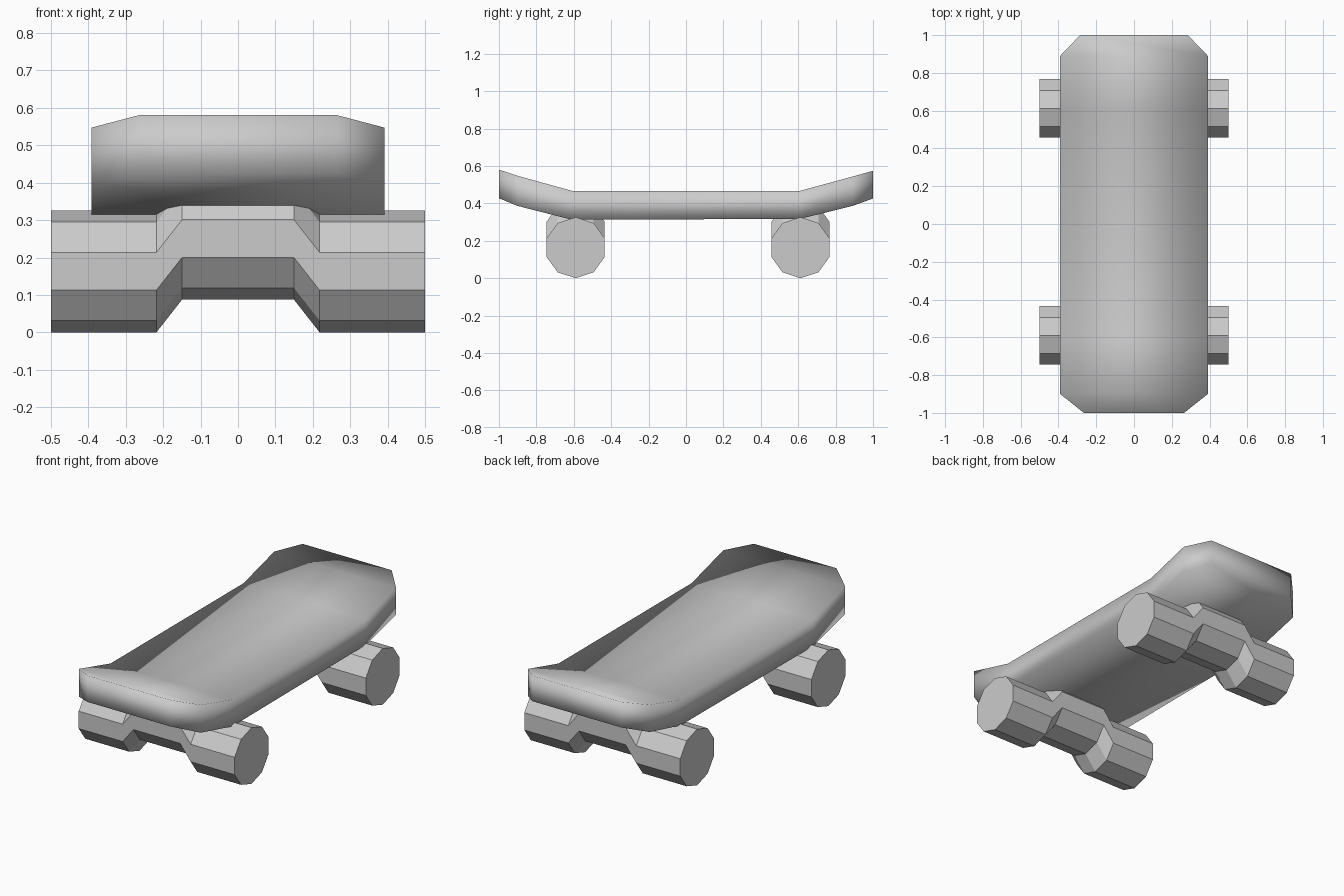
import bpy, bmesh, math

if "Cube" in bpy.data.objects:
    bpy.data.objects.remove(bpy.data.objects["Cube"])


def finish(name, bm):
    bmesh.ops.recalc_face_normals(bm, faces=bm.faces[:])
    me = bpy.data.meshes.new(name)
    bm.to_mesh(me)
    bm.free()
    ob = bpy.data.objects.new(name, me)
    bpy.context.collection.objects.link(ob)
    return ob


def loft(bm, rings):
    rows = [[bm.verts.new(p) for p in ring] for ring in rings]
    n = len(rows[0])
    for a, b in zip(rows, rows[1:]):
        for i in range(n):
            j = (i + 1) % n
            bm.faces.new((a[i], a[j], b[j], b[i]))
    bm.faces.new(rows[0])
    bm.faces.new(rows[-1])
    return rows


# Deck: cross-sections along y (y, half width, bottom z, top z)
stations = [
    (-1.0, 0.265, 0.427, 0.58),
    (-0.9, 0.391, 0.386, 0.547),
    (-0.61, 0.391, 0.312, 0.467),
    (0.61, 0.391, 0.317, 0.467),
    (0.89, 0.391, 0.386, 0.543),
    (1.0, 0.285, 0.426, 0.574),
]
bm = bmesh.new()
rows = loft(bm, [[(-w, y, b), (w, y, b), (w, y, t), (-w, y, t)]
                 for y, w, b, t in stations])
for f in bm.faces:
    f.smooth = True
# Sharp rim, with soft bends across the deck and soft corner turns
for e in bm.edges:
    e.smooth = e.calc_face_angle(0) < math.radians(30)
for row in (rows[1], rows[4]):
    for a, b in ((0, 3), (1, 2)):
        bm.edges.get((row[a], row[b])).smooth = True
finish("deck", bm)

# Trucks: ten-sided wheel bars with a raised middle section
R, SIDES, LIFT = 0.163, 10, 0.088
path = [(-0.5, 0), (-0.218, 0), (-0.149, LIFT), (0.149, LIFT), (0.218, 0), (0.5, 0)]
for name, cy in (("front_wheels", -0.59), ("back_wheels", 0.612)):
    bm = bmesh.new()
    angles = [math.pi / 2 + 2 * math.pi * i / SIDES for i in range(SIDES)]
    loft(bm, [[(x, cy + R * math.cos(a), R + dz + R * math.sin(a)) for a in angles]
              for x, dz in path])
    finish(name, bm)
